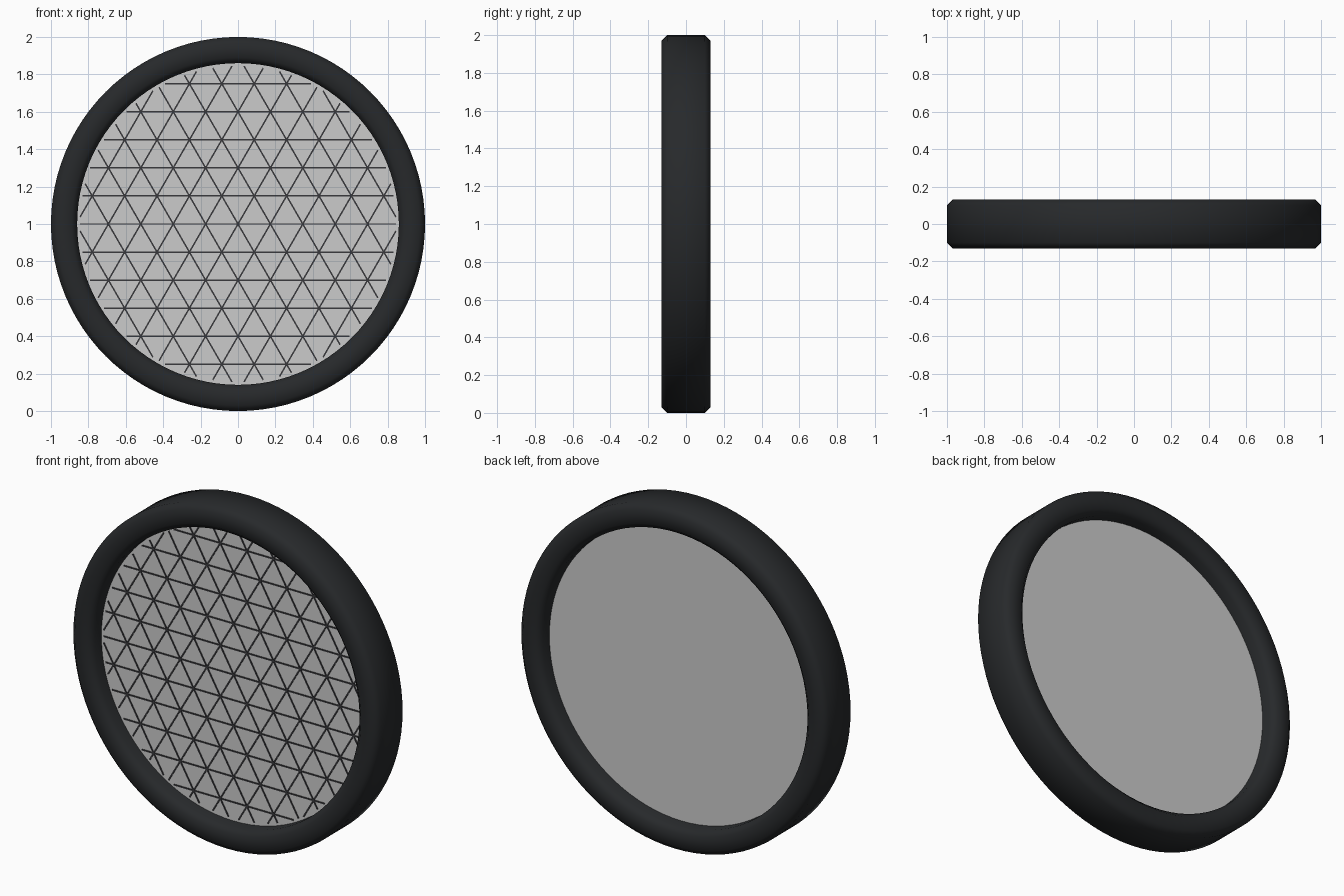
import bpy, bmesh, math
from mathutils import Matrix, Vector

if "Cube" in bpy.data.objects:
    bpy.data.objects.remove(bpy.data.objects["Cube"])

CENTER = Vector((0, 0, 1))
SEG = 96


def material(name, color):
    m = bpy.data.materials.new(name)
    m.diffuse_color = color
    m.use_nodes = True
    m.node_tree.nodes["Principled BSDF"].inputs["Base Color"].default_value = m.diffuse_color
    return m


def finish(name, bm, mat=None, smooth=None):
    bmesh.ops.recalc_face_normals(bm, faces=bm.faces[:])
    me = bpy.data.meshes.new(name)
    bm.to_mesh(me)
    bm.free()
    ob = bpy.data.objects.new(name, me)
    ob.location = CENTER
    bpy.context.collection.objects.link(ob)
    if mat:
        me.materials.append(mat)
    if smooth:
        bpy.ops.object.select_all(action='DESELECT')
        ob.select_set(True)
        bpy.context.view_layer.objects.active = ob
        bpy.ops.object.shade_smooth_by_angle(angle=math.radians(smooth))
    return ob


rubber = material("black_rubber", (0.02, 0.022, 0.024, 1))
wire = material("dark_wire", (0.04, 0.04, 0.045, 1))

# Outer rim: chamfered rectangle (radius, depth) swept around the y axis
RO, RI, D, C = 1.0, 0.86, 0.13, 0.03
profile = [(RI, -D + C), (RI + C, -D), (RO - C, -D), (RO, -D + C),
           (RO, D - C), (RO - C, D), (RI + C, D), (RI, D - C)]
bm = bmesh.new()
rings = []
for i in range(SEG):
    a = 2 * math.pi * i / SEG
    rings.append([bm.verts.new((r * math.cos(a), y, r * math.sin(a))) for r, y in profile])
n = len(profile)
for i in range(SEG):
    p, q = rings[i], rings[(i + 1) % SEG]
    for j in range(n):
        bm.faces.new((p[j], p[(j + 1) % n], q[(j + 1) % n], q[j]))
finish("rim", bm, rubber, 60)

# Flat panel filling the rim
T = 0.04
bm = bmesh.new()
bmesh.ops.create_cone(bm, cap_ends=True, segments=SEG, radius1=0.865, radius2=0.865,
                      depth=2 * T, matrix=Matrix.Rotation(math.pi / 2, 4, 'X'))
finish("panel", bm, None, 30)

# Triangular grid of thin strips on the front, three directions 60 degrees apart
R, STEP, W = 0.845, 0.15, 0.008
bm = bmesh.new()
for turn in range(3):
    rot = Matrix.Rotation(turn * math.pi / 3, 4, 'Y')
    for k in range(-5, 6):
        z = k * STEP
        half = math.sqrt(R * R - z * z)
        bmesh.ops.create_cube(bm, size=1, matrix=rot @ Matrix.Translation((0, -T, z))
                              @ Matrix.Diagonal((2 * half, W, W, 1)))
finish("grid_strips", bm, wire)
